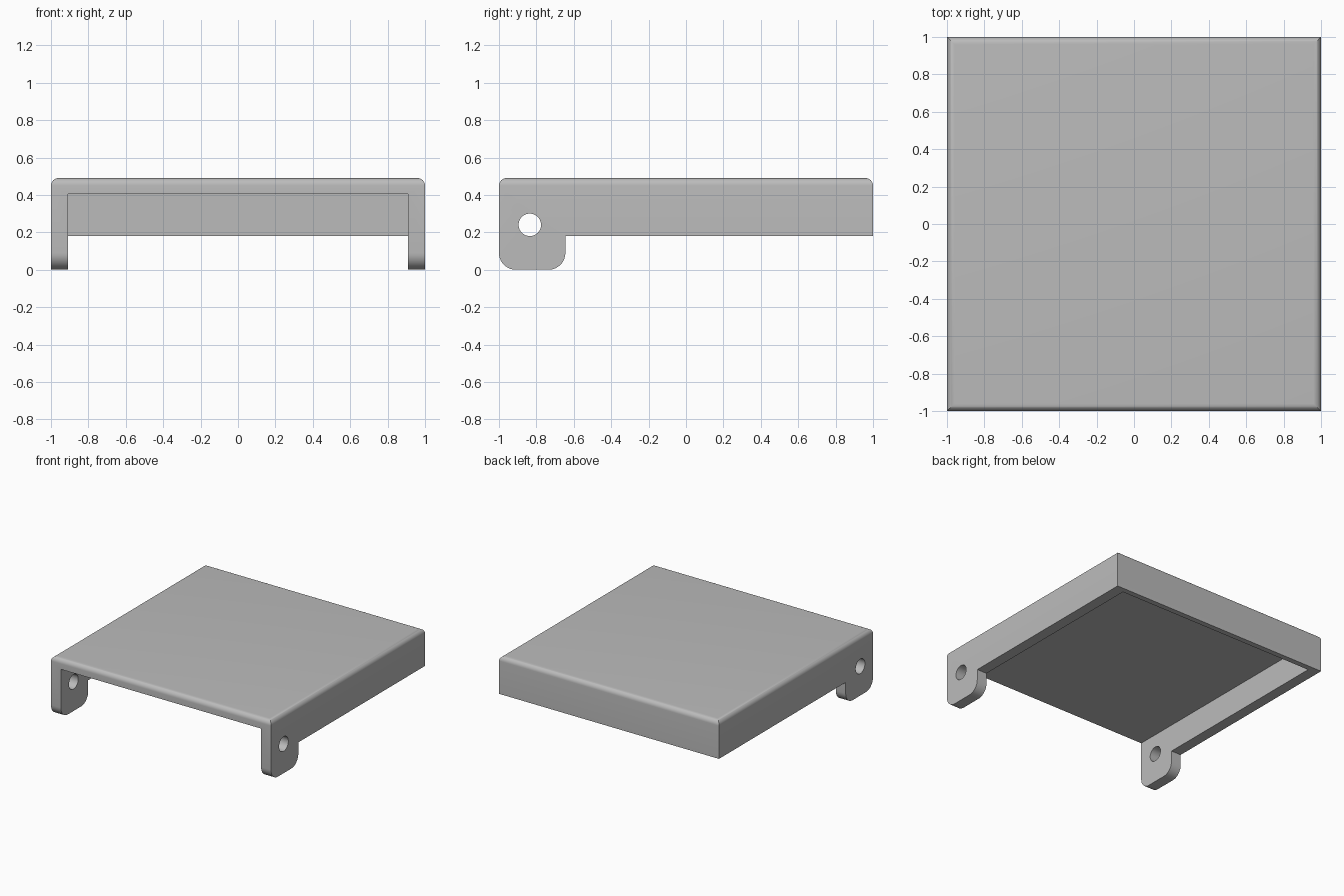
import bpy, bmesh
from math import radians

if "Cube" in bpy.data.objects:
    bpy.data.objects.remove(bpy.data.objects["Cube"], do_unlink=True)

TOP, RIM, CEILING = 0.49, 0.18, 0.405
SIDE_INNER, BACK_INNER = 0.91, 0.955
LUG_END = -0.645

grey = bpy.data.materials.new("plain grey")
grey.use_nodes = True
colour = (0.5, 0.5, 0.5, 1)
grey.diffuse_color = colour
grey.node_tree.nodes["Principled BSDF"].inputs["Base Color"].default_value = colour


def round_edges(bm, test, radius, segments):
    """Round the edges whose two end points both pass the test."""
    edges = [e for e in bm.edges if all(test(v.co) for v in e.verts)]
    bmesh.ops.bevel(bm, geom=edges, offset=radius, segments=segments,
                    profile=0.5, affect='EDGES', clamp_overlap=True)


def cut(target, cutter):
    """Subtract the cutter, then discard it."""
    mod = target.modifiers.new(cutter.name, 'BOOLEAN')
    mod.operation, mod.solver, mod.object = 'DIFFERENCE', 'EXACT', cutter
    bpy.context.view_layer.objects.active = target
    bpy.ops.object.modifier_apply(modifier=mod.name)
    bpy.data.objects.remove(cutter, do_unlink=True)


# Side outline with the front lug, extruded across the width
outline = [(-1, 0), (LUG_END, 0), (LUG_END, RIM), (1, RIM), (1, TOP), (-1, TOP)]
bm = bmesh.new()
side = bm.faces.new([bm.verts.new((-1, y, z)) for y, z in outline])
extruded = bmesh.ops.extrude_face_region(bm, geom=[side])["geom"]
bmesh.ops.translate(bm, vec=(2, 0, 0),
                    verts=[v for v in extruded if isinstance(v, bmesh.types.BMVert)])
bmesh.ops.recalc_face_normals(bm, faces=bm.faces)

# Rounded top border, then rounded lug corners
round_edges(bm, lambda p: p.z > TOP - 0.001, 0.04, 8)
lug_edges = [e for e in bm.edges
             if all(v.co.z < 0.001 for v in e.verts)
             and abs(e.verts[0].co.x - e.verts[1].co.x) > 1]
bmesh.ops.bevel(bm, geom=lug_edges, offset=0.09, segments=10,
                profile=0.5, affect='EDGES')

mesh = bpy.data.meshes.new("cover")
bm.to_mesh(mesh)
bm.free()
cover = bpy.data.objects.new("cover", mesh)
bpy.context.collection.objects.link(cover)
mesh.materials.append(grey)

# Hollow, open at the front and underneath
front, bottom = -1.2, -0.2
bpy.ops.mesh.primitive_cube_add(
    size=1, location=(0, (front + BACK_INNER) / 2, (bottom + CEILING) / 2))
cavity = bpy.context.object
cavity.name = "cavity_cutter"
cavity.hide_render = True
cavity.scale = (2 * SIDE_INNER, BACK_INNER - front, CEILING - bottom)
cavity.data.materials.append(grey)
cut(cover, cavity)

# Hinge hole through both lugs
bpy.ops.mesh.primitive_cylinder_add(vertices=40, radius=0.06, depth=3,
                                    location=(0, -0.835, 0.24),
                                    rotation=(0, radians(90), 0))
drill = bpy.context.object
drill.name = "hinge_hole_cutter"
drill.hide_render = True
drill.data.materials.append(grey)
cut(cover, drill)

# Smooth the rounds, keep hard edges
bpy.ops.object.select_all(action='DESELECT')
cover.select_set(True)
bpy.context.view_layer.objects.active = cover
bpy.ops.object.shade_smooth_by_angle(angle=radians(30))
